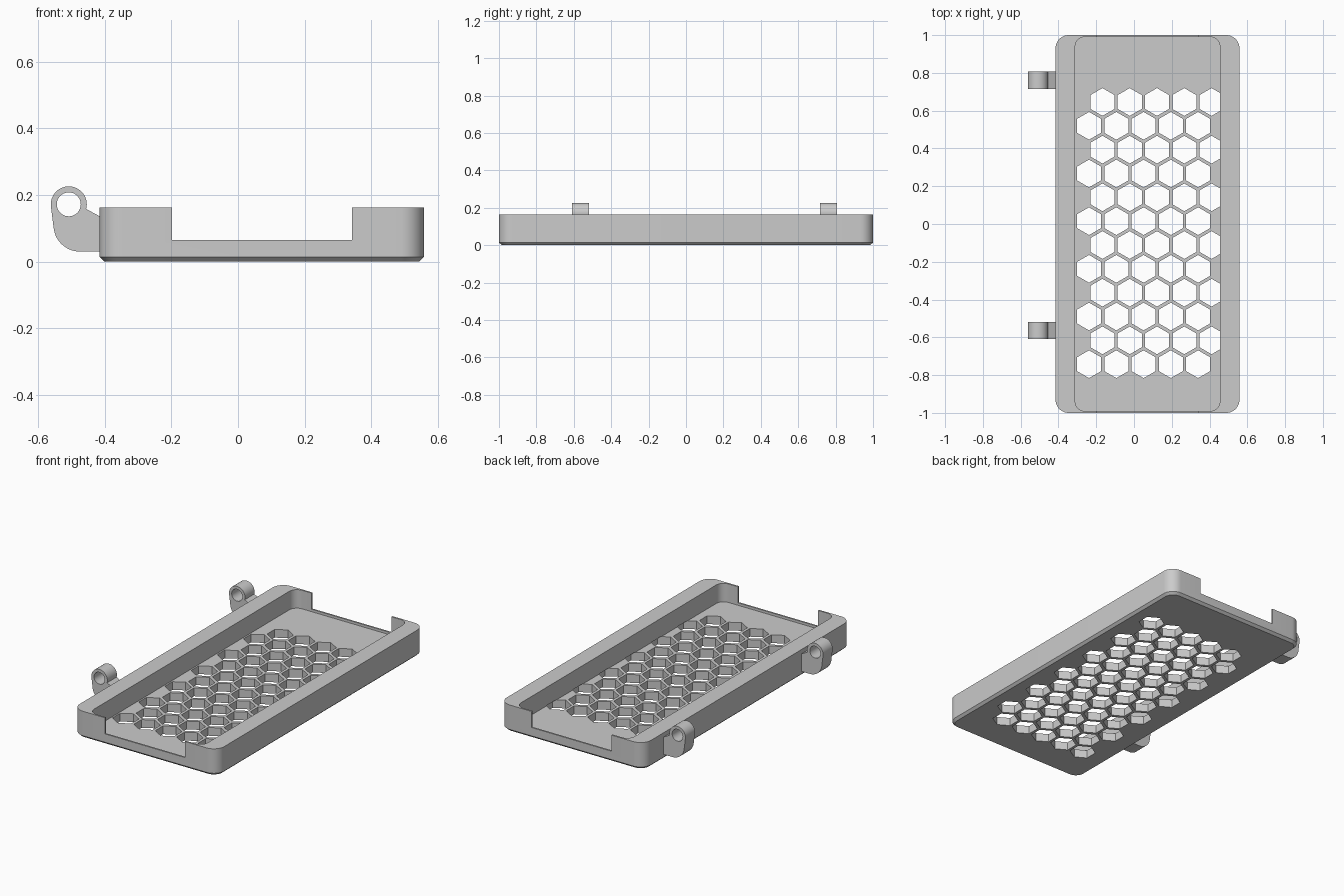
import bpy
import bmesh
from math import cos, sin, radians, pi

cube = bpy.data.objects.get("Cube")
if cube:
    bpy.data.objects.remove(cube)

grey = bpy.data.materials.new("plain_grey")
grey.use_nodes = True
colour = (0.6, 0.6, 0.6, 1)
grey.diffuse_color = colour
grey.node_tree.nodes["Principled BSDF"].inputs["Base Color"].default_value = colour

HEIGHT, FLOOR, CENTRE_X = 0.163, 0.05, 0.0715


def arc(cx, cy, r, start, end, steps=10):
    angles = [radians(start + (end - start) * i / steps) for i in range(steps + 1)]
    return [(cx + r * cos(a), cy + r * sin(a)) for a in angles]


def rounded_rect(half_x, half_y, r):
    pts = []
    for sx, sy, start in ((1, 1, 0), (-1, 1, 90), (-1, -1, 180), (1, -1, 270)):
        pts += arc(CENTRE_X + sx * (half_x - r), sy * (half_y - r), r, start, start + 90)
    return pts


def loft(bm, loops):
    """Closed solid through matching loops of 3D points."""
    rings = [[bm.verts.new(p) for p in loop] for loop in loops]
    for a, b in zip(rings, rings[1:]):
        for i in range(len(a)):
            j = (i + 1) % len(a)
            bm.faces.new((a[i], a[j], b[j], b[i]))
    bm.faces.new(rings[0][::-1])
    bm.faces.new(rings[-1])


def flat(pts, z):
    return [(x, y, z) for x, y in pts]


def make(name, solids):
    bm = bmesh.new()
    for loops in solids:
        loft(bm, loops)
    bmesh.ops.recalc_face_normals(bm, faces=bm.faces)
    mesh = bpy.data.meshes.new(name)
    bm.to_mesh(mesh)
    bm.free()
    mesh.materials.append(grey)
    obj = bpy.data.objects.new(name, mesh)
    bpy.context.collection.objects.link(obj)
    return obj


def activate(obj):
    bpy.ops.object.select_all(action="DESELECT")
    obj.select_set(True)
    bpy.context.view_layer.objects.active = obj


def cut(obj, cutter):
    cutter.hide_render = True
    mod = obj.modifiers.new("cut", "BOOLEAN")
    mod.operation, mod.solver, mod.object = "DIFFERENCE", "EXACT", cutter
    activate(obj)
    bpy.ops.object.modifier_apply(modifier=mod.name)
    bpy.data.objects.remove(cutter)


def smooth(obj):
    activate(obj)
    bpy.ops.object.shade_smooth_by_angle(angle=radians(25))


# Tray body with a chamfered bottom edge
tray = make("tray", [[
    flat(rounded_rect(0.472, 0.985, 0.055), 0),
    flat(rounded_rect(0.487, 1.0, 0.07), 0.014),
    flat(rounded_rect(0.487, 1.0, 0.07), HEIGHT)]])

# Long pocket, leaving very thin end walls
pocket = rounded_rect(0.383, 0.99, 0.05)
cut(tray, make("pocket_cutter", [[flat(pocket, FLOOR), flat(pocket, 0.3)]]))

# Notch through both end walls
notch = [(-0.198, -1.2), (0.342, -1.2), (0.342, 1.2), (-0.198, 1.2)]
cut(tray, make("notch_cutter", [[flat(notch, 0.065), flat(notch, 0.3)]]))

# Staggered honeycomb vents through the floor
vents = []
for row in range(12):
    for col in range(5):
        x = (-0.238 if row % 2 else -0.167) + col * 0.1444
        y = 0.646 - row * 0.1262
        hexagon = arc(x, y, 0.0735, 30, 330, 5)
        vents.append([flat(hexagon, -0.1), flat(hexagon, FLOOR + 0.002)])
cut(tray, make("vent_cutter", vents))
smooth(tray)

# Two hinge lugs with a round pin hole
PIN = (-0.508, 0.172)
lug = (arc(*PIN, 0.054, -15, 185, 28)
       + arc(-0.474, 0.11, 0.08, 190, 270, 12)
       + [(-0.4, 0.03), (-0.4, 0.128)])
hole = arc(*PIN, 0.036, 0, 350, 35)


def along_y(pts, y0, y1):
    return [[(x, y, z) for x, z in pts] for y in (y0, y1)]


for name, y in (("back_hinge_lug", 0.762), ("front_hinge_lug", -0.564)):
    hinge = make(name, [along_y(lug, y - 0.046, y + 0.046)])
    cut(hinge, make("pin_hole_cutter", [along_y(hole, y - 0.2, y + 0.2)]))
    smooth(hinge)
